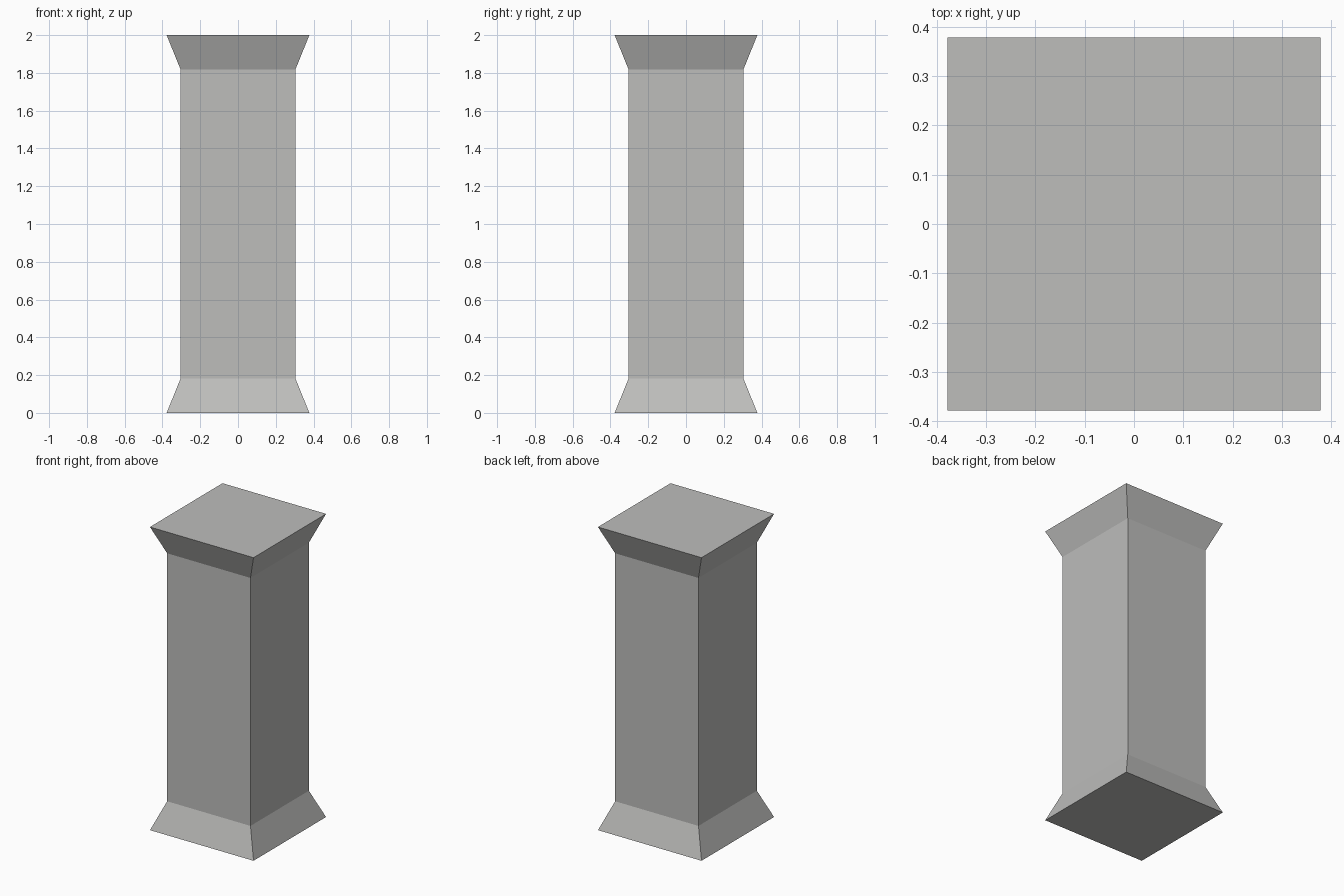
import bpy, bmesh

if "Cube" in bpy.data.objects:
    bpy.data.objects.remove(bpy.data.objects["Cube"])

# Stone colour
stone = bpy.data.materials.new("grey stone")
stone.diffuse_color = (0.51, 0.51, 0.50, 1)
stone.use_nodes = True
stone.node_tree.nodes["Principled BSDF"].inputs["Base Color"].default_value = stone.diffuse_color

# Square pillar: (height, half width) of each ring, flared at both ends
PROFILE = [(0, 0.378), (0.182, 0.304), (1.818, 0.304), (2, 0.378)]

bm = bmesh.new()
rings = [[bm.verts.new((sx * h, sy * h, z))
          for sx, sy in ((-1, -1), (1, -1), (1, 1), (-1, 1))]
         for z, h in PROFILE]

# Side walls
for low, high in zip(rings, rings[1:]):
    for i in range(4):
        j = (i + 1) % 4
        bm.faces.new((low[i], low[j], high[j], high[i]))

# Bottom and top caps
bm.faces.new(rings[0][::-1])
bm.faces.new(rings[-1])

mesh = bpy.data.meshes.new("square_pillar")
bm.to_mesh(mesh)
bm.free()
mesh.materials.append(stone)
pillar = bpy.data.objects.new("square_pillar", mesh)
bpy.context.collection.objects.link(pillar)
